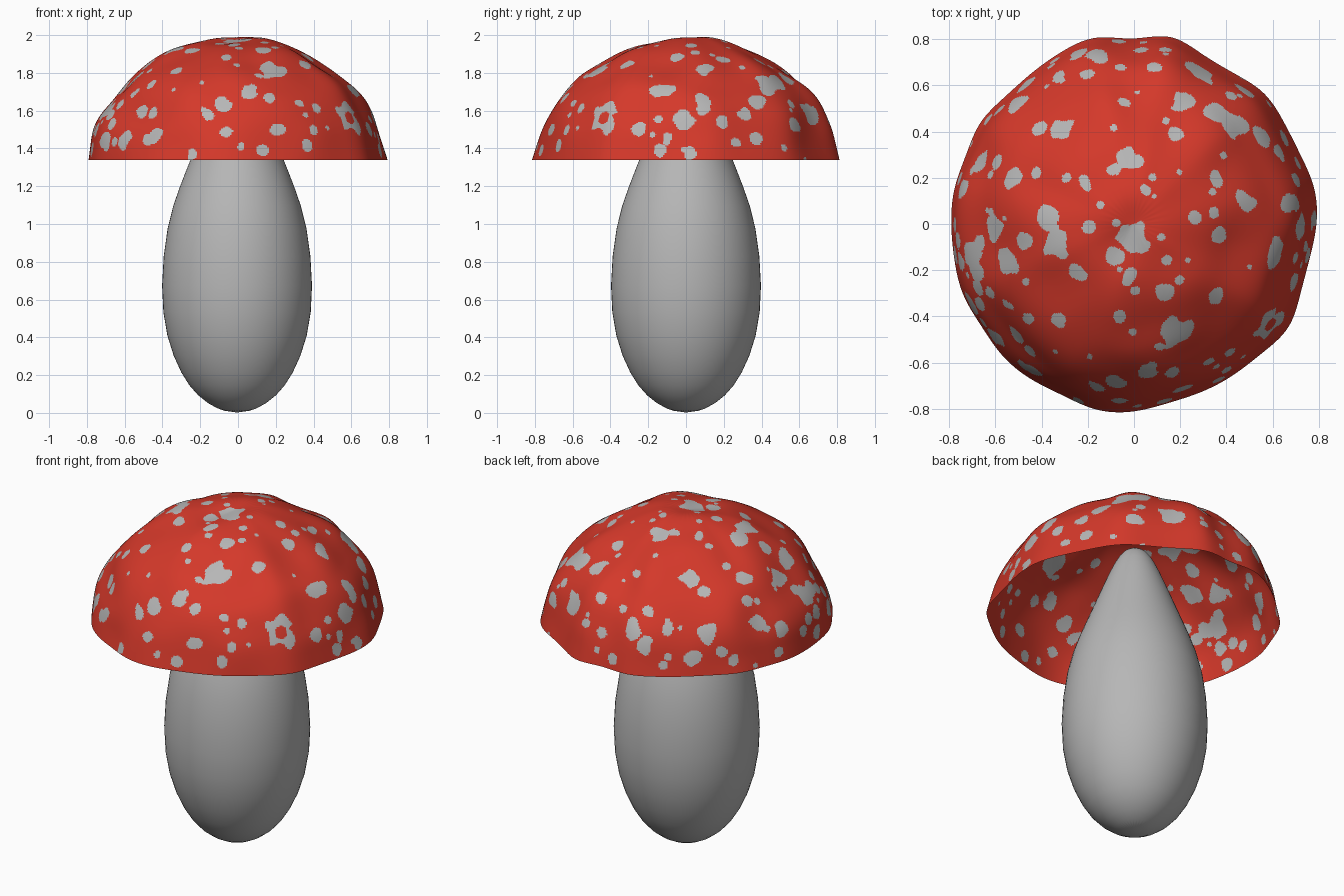
import bpy
import bmesh
import math
import random
from mathutils import Vector, kdtree, noise

random.seed(4)
cube = bpy.data.objects.get("Cube")
if cube:
    bpy.data.objects.remove(cube)


def make_material(name, color):
    material = bpy.data.materials.new(name)
    material.use_nodes = True
    material.diffuse_color = color
    shader = next(n for n in material.node_tree.nodes if n.type == 'BSDF_PRINCIPLED')
    shader.inputs["Base Color"].default_value = color
    return material


red = make_material("cap_red", (0.66, 0.04, 0.023, 1))
grey = make_material("pale_grey", (0.47, 0.47, 0.47, 1))

SIDES = 32


def lathe(name, profile, shape, levels, materials):
    """Spin a (radius, height) profile whose last point is a pole, then smooth it."""
    bm = bmesh.new()
    rings = []
    for radius, height in profile:
        count = SIDES if radius else 1
        rings.append([bm.verts.new(shape(radius, height, i)) for i in range(count)])
    for low, high in zip(rings, rings[1:]):
        for i in range(SIDES):
            j = (i + 1) % SIDES
            corners = [low[i % len(low)], low[j % len(low)],
                       high[j % len(high)], high[i % len(high)]]
            bm.faces.new(list(dict.fromkeys(corners)))
    bm.normal_update()
    mesh = bpy.data.meshes.new(name)
    bm.to_mesh(mesh)
    bm.free()
    obj = bpy.data.objects.new(name, mesh)
    bpy.context.collection.objects.link(obj)
    for material in materials:
        mesh.materials.append(material)
    bpy.ops.object.select_all(action='DESELECT')
    bpy.context.view_layer.objects.active = obj
    obj.select_set(True)
    smooth = obj.modifiers.new("smooth_surface", 'SUBSURF')
    smooth.levels = smooth.render_levels = levels
    bpy.ops.object.modifier_apply(modifier=smooth.name)
    bpy.ops.object.shade_smooth()
    return obj


# Egg-shaped stem, closed at both ends
def round_ring(radius, height, i):
    angle = math.tau * i / SIDES
    return Vector((radius * math.cos(angle) - 0.005, radius * math.sin(angle), height))


stem_profile = [(0, 0), (.1, .015), (.21, .085), (.298, .2), (.38, .4), (.41, .66),
                (.376, 1), (.305, 1.2), (.236, 1.37), (.165, 1.55), (.11, 1.68),
                (.065, 1.75), (0, 1.775)]
lathe("stem", stem_profile, round_ring, 1, [grey])

# Open, crumpled cap with an uneven rim
rim = [.802, .81, .785, .79, .815, .785, .79, .85,
       .79, .84, .81, .79, .78, .805, .78, .795,
       .79, .79, .805, .79, .81, .81, .80, .83,
       .82, .79, .79, .79, .79, .825, .785, .78]
cap_profile = [(1, 1.34), (.978, 1.42), (.957, 1.5), (.91, 1.58), (.845, 1.66),
               (.77, 1.73), (.68, 1.795), (.57, 1.86), (.44, 1.915), (.29, 1.96),
               (.15, 2.0), (0, 1.995)]


def crumpled_ring(scale, height, i):
    point = round_ring(rim[i] * scale, height, i)
    lift = min(1, (height - 1.34) * 5, (2.02 - height) * 8)
    bump = noise.noise(point * 4.5 + Vector((3, 1, 2))) * .045 * lift
    direction = Vector((point.x, point.y, point.z - 1.3)).normalized()
    dimple = math.exp(-((point.x + .06) ** 2 + (point.y + .1) ** 2) * 70)
    return point + direction * bump - Vector((0, 0, .05 * dimple))


cap = lathe("cap", cap_profile, crumpled_ring, 4, [red, grey])
centers = [p.center.copy() for p in cap.data.polygons]


def build_tree(flatten, keep):
    tree = kdtree.KDTree(len(centers))
    for i, c in enumerate(centers):
        if keep(c):
            tree.insert(flatten(c), i)
    tree.balance()
    return tree


solid = build_tree(lambda c: c, lambda c: True)


def paint(center, radius, hole=0):
    """Colour an irregular blob of faces around a surface point."""
    for co, i, dist in solid.find_range(center, radius * 1.6):
        wobble = 1.12 + .7 * noise.noise(co * 15)
        if hole <= dist < radius * wobble:
            cap.data.polygons[i].material_index = 1


def paint_list(spots, right, up, side):
    """Place spots given on a plane onto the half of the cap facing one side."""
    right, up, side = Vector(right), Vector(up), Vector(side)
    tree = build_tree(lambda c: (c.dot(right), c.dot(up), 0), lambda c: c.dot(side) > 0)
    for a, b, radius in spots:
        paint(centers[tree.find((a, b, 0))[1]], radius)


# Spots on the crown: x, y, radius
crown_spots = [
    (-.03, .29, .05), (-.09, .24, .03), (-.21, .17, .03), (-.31, .41, .05), (-.37, .02, .045),
    (-.34, -.09, .05), (-.2, -.01, .025), (-.25, -.21, .04), (-.01, -.07, .06), (-.07, -.13, .035),
    (-.02, -.23, .035), (.12, -.29, .035), (.2, -.24, .02), (.18, -.47, .06), (.06, -.64, .04),
    (-.06, -.4, .025), (-.32, -.42, .035), (.35, -.31, .03), (.48, .1, .045), (.35, .2, .03),
    (.21, .53, .05), (.35, .48, .05), (.43, .43, .06), (.55, .38, .04), (.28, .66, .06),
    (.61, -.13, .045), (.27, .03, .025), (.37, -.05, .03), (.34, .05, .02), (.05, .14, .025),
    (-.53, .2, .04), (-.66, .28, .045), (-.6, -.01, .05), (-.55, -.17, .055), (-.7, -.13, .05),
    (-.51, .52, .05), (-.46, -.07, .025), (-.15, .73, .05), (-.24, .74, .04), (-.04, .53, .025),
    (.67, .09, .04)]
paint_list(crown_spots, (1, 0, 0), (0, 1, 0), (0, 0, 1))

# Spots on the front wall: x, z, radius
front_spots = [
    (-.75, 1.5, .03), (-.7, 1.44, .045), (-.48, 1.45, .03), (-.24, 1.37, .025), (-.08, 1.63, .04),
    (-.17, 1.59, .035), (-.07, 1.49, .03), (.02, 1.41, .02), (.13, 1.38, .03), (.21, 1.5, .03),
    (.08, 1.72, .025), (.17, 1.67, .025), (.4, 1.5, .02), (.36, 1.41, .03), (.7, 1.55, .025),
    (.75, 1.39, .03), (-.46, 1.74, .025), (-.67, 1.64, .03), (.33, 1.64, .025)]
paint_list(front_spots, (1, 0, 0), (0, 0, 1), (0, -1, 0))

# Spots on the +x wall: y, z, radius
side_spots = [
    (-.25, 1.5, .035), (-.1, 1.45, .03), (0, 1.55, .045), (.09, 1.61, .035), (.19, 1.54, .035),
    (.31, 1.59, .03), (.37, 1.45, .03), (.26, 1.43, .025), (.02, 1.37, .03), (.58, 1.53, .035),
    (-.56, 1.61, .025), (.67, 1.56, .03)]
paint_list(side_spots, (0, 1, 0), (0, 0, 1), (1, 0, 0))

# Spots around the back, placed along a slanted direction
back_spots = [
    (-.66, 1.38, .02), (-.37, 1.58, .03), (.1, 1.32, .03), (.44, 1.56, .03), (.22, 1.46, .025),
    (.34, 1.27, .03), (.04, .96, .04), (-.46, 1.1, .03), (-.4, .96, .03), (-.09, 1.12, .03),
    (.2, .99, .03), (.68, 1.42, .025), (.26, .95, .025), (-.2, 1.21, .03), (-.34, 1.23, .02),
    (-.54, 1.16, .03), (-.46, 1.29, .025), (.5, 1, .03), (.52, 1.13, .04), (-.12, .92, .02)]
paint_list(back_spots, (-.82, -.57, 0), (.25, -.36, .9), (-.57, .82, 0))

# One ring-shaped spot
paint(solid.find((.59, -.43, 1.56))[0], .075, .035)

# Scattered spots on the -x wall towards the front
for n in range(11):
    angle = math.radians(180 + n * 5.5)
    target = (.78 * math.cos(angle), .78 * math.sin(angle), random.uniform(1.38, 1.68))
    paint(solid.find(target)[0], random.uniform(.025, .045))

# Small flecks
for n in range(50):
    paint(random.choice(centers), random.uniform(.01, .02))
